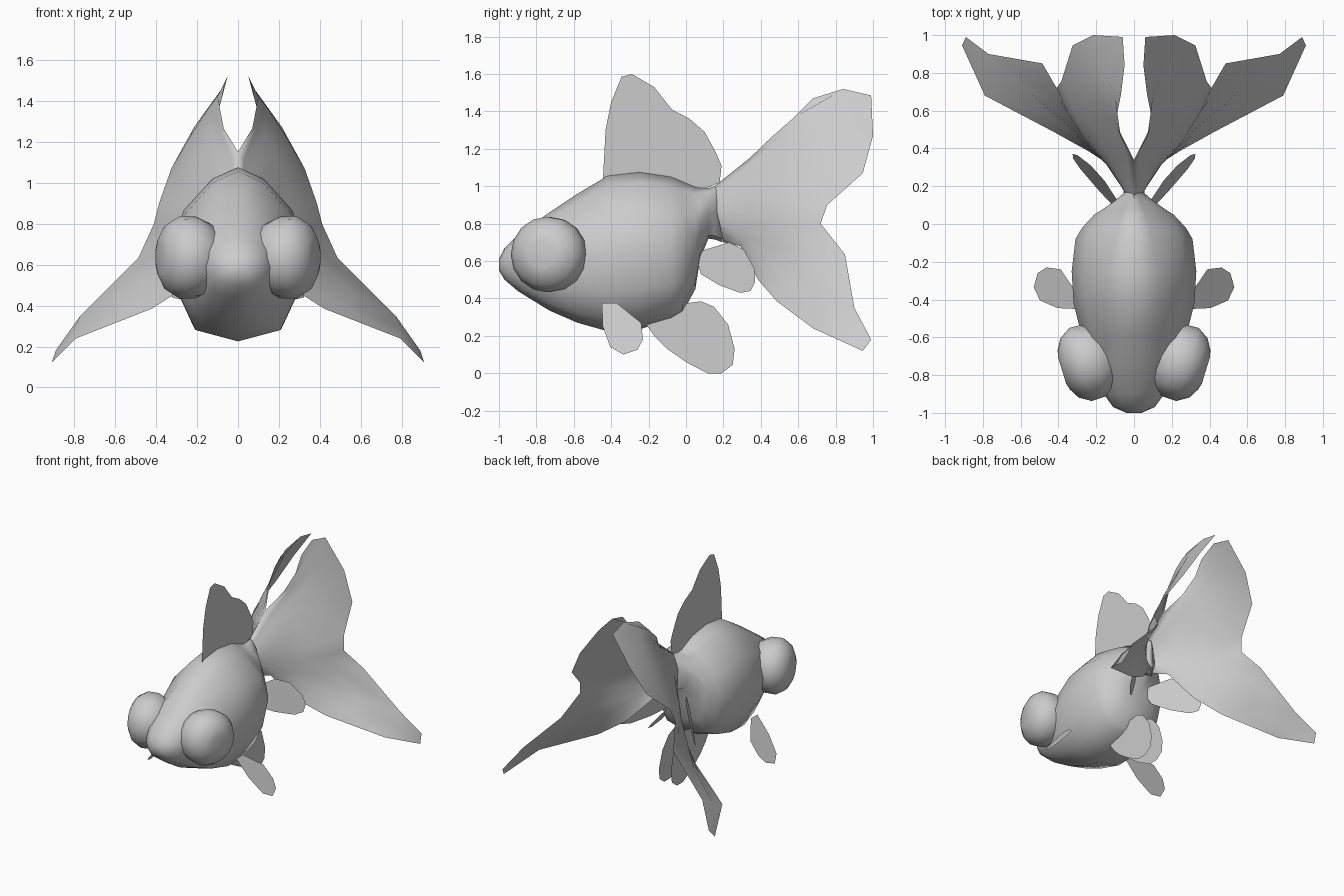
import bpy, bmesh
from math import sin, cos, pi, radians
from mathutils import Vector

if "Cube" in bpy.data.objects:
    bpy.data.objects.remove(bpy.data.objects["Cube"])


def make(name, verts, faces, mirror=False, angle=60):
    me = bpy.data.meshes.new(name)
    me.from_pydata([tuple(v) for v in verts], [], faces)
    bm = bmesh.new()
    bm.from_mesh(me)
    bmesh.ops.recalc_face_normals(bm, faces=bm.faces)
    bm.to_mesh(me)
    bm.free()
    ob = bpy.data.objects.new(name, me)
    bpy.context.collection.objects.link(ob)
    if mirror:
        m = ob.modifiers.new("Mirror", 'MIRROR')
        m.use_axis[0] = True
        m.merge_threshold = 0.001
    bpy.ops.object.select_all(action='DESELECT')
    ob.select_set(True)
    bpy.context.view_layer.objects.active = ob
    bpy.ops.object.shade_smooth_by_angle(angle=radians(angle))
    return ob


def skin(rings, closed=True, caps=True):
    """Join equal-length rings of points with quads."""
    n = len(rings[0])
    verts = [p for r in rings for p in r]
    faces = []
    for i in range(len(rings) - 1):
        for j in range(n if closed else n - 1):
            k = (j + 1) % n
            faces.append((i*n + j, i*n + k, (i+1)*n + k, (i+1)*n + j))
    if caps:
        faces += [tuple(range(n)), tuple(range(len(verts) - n, len(verts)))]
    return verts, faces


def flat_fin(name, outline, x_of, mirror=True):
    """Thin fin from a side-view (y, z) outline; x follows from y and z."""
    return make(name, [(x_of(y, z), y, z) for y, z in outline],
                [tuple(range(len(outline)))], mirror)


# Body: y, bottom, top, half width
sections = [(-1.0, .55, .61, .04), (-.97, .50, .67, .11), (-.90, .44, .74, .16),
            (-.73, .335, .86, .225), (-.58, .27, .96, .28), (-.42, .225, 1.055, .32),
            (-.25, .235, 1.075, .33), (-.08, .285, 1.05, .31), (-.02, .32, 1.025, .275),
            (.05, .45, .995, .21), (.075, .61, .99, .17), (.12, .72, .99, .105),
            (.155, .715, 1.0, .065), (.195, .70, .97, .015)]
rings = []
for y, lo, hi, w in sections:
    ring = []
    for k in range(12):
        a = 2 * pi * k / 12
        x = w * sin(a)
        if k in (5, 7):                      # flattened belly
            x *= 1.3
        if y > -.7 and k in (1, 11):         # ridged back
            x *= .76 if y < -.1 else .62
        if y > -.7 and k in (2, 10):
            x *= .93
        ring.append((x, y, (lo + hi) / 2 + (hi - lo) / 2 * cos(a)))
    rings.append(ring)
make("body", *skin(rings))

# Bulging eyes, turned slightly forward, with a flat pupil facet
centre = Vector((.255, -.735, .635))
tilt = radians(-17)
axis = Vector((cos(tilt), sin(tilt), 0))
side = Vector((-sin(tilt), cos(tilt), 0))
up = Vector((0, 0, 1))


def eye_ring(t, r):
    return [centre + axis*t + side*(r*cos(2*pi*k/16)) + up*(r*sin(2*pi*k/16))
            for k in range(16)]


profile = [(-.16, .10), (-.125, .165), (-.05, .20), (.03, .202), (.09, .165),
           (.122, .11), (.132, .076)]
make("eyes", *skin([eye_ring(t, r) for t, r in profile]), mirror=True)

# Twin tail: rows running from the upper edge down to the lower edge
inner = [(0, .34, 1.15), (.03, .34, 1.11), (.07, .34, 1.07), (.11, .34, 1.01),
         (.14, .34, .94), (.15, .33, .85), (.15, .32, .78), (.14, .31, .72),
         (.12, .30, .70), (.10, .295, .69), (.08, .29, .68)]
middle = [(.07, .46, 1.265), (.09, .52, 1.27), (.13, .56, 1.23), (.19, .57, 1.13),
          (.24, .54, .99), (.26, .48, .88), (.27, .46, .79), (.29, .47, .68),
          (.33, .49, .57), (.29, .43, .52), (.24, .385, .50)]
far = [(.09, .58, 1.37), (.10, .67, 1.42), (.14, .77, 1.37), (.23, .80, 1.23),
       (.30, .76, 1.05), (.33, .62, .89), (.35, .59, .79), (.40, .66, .66),
       (.57, .71, .46), (.52, .60, .395), (.42, .485, .385)]
outer = [(.07, .68, 1.47), (.05, .84, 1.52), (.06, .99, 1.485), (.215, 1.0, 1.27),
         (.325, .945, 1.07), (.385, .755, .90), (.41, .72, .80), (.485, .85, .635),
         (.77, .90, .35), (.80, .80, .285), (.79, .68, .24)]
root = [(.05 * sin(pi * i / 10), .14 + .006 * i, .99 - .029 * i) for i in range(11)]
verts, faces = skin([root, inner, middle, far, outer], closed=False, caps=False)
n = len(verts)
verts += [(.89, .99, .18), (.91, .945, .12)]         # pointed lower tip
faces += [(n - 3, n - 2, n), (n - 2, n - 1, n + 1, n)]
make("tail", verts, faces, mirror=True, angle=80)

# Dorsal fin
flat_fin("dorsal_fin", [(-.445, 1.02), (-.43, 1.30), (-.40, 1.45), (-.345, 1.585),
                        (-.29, 1.60), (-.17, 1.53), (-.075, 1.41), (.02, 1.36),
                        (.10, 1.29), (.16, 1.18), (.19, 1.11), (.18, 1.02),
                        (.06, .97), (-.2, 1.0)], lambda y, z: 0, mirror=False)

# Pectoral fins
flat_fin("pectoral_fins", [(-.45, .375), (-.445, .25), (-.405, .14), (-.335, .10),
                           (-.26, .125), (-.23, .18), (-.24, .27), (-.29, .31),
                           (-.37, .375)], lambda y, z: .30 + (.375 - z) * .84)

# Pelvic fins
flat_fin("pelvic_fins", [(-.22, .27), (-.17, .20), (-.10, .13), (0, .06), (.115, 0),
                         (.19, 0), (.25, .045), (.26, .13), (.225, .26),
                         (.15, .355), (.08, .385), (-.03, .37)],
         lambda y, z: .055 - z * .03)

# Rear fins
flat_fin("anal_fins", [(.05, .63), (.08, .53), (.18, .47), (.29, .43), (.345, .44),
                       (.37, .49), (.365, .56), (.31, .66), (.23, .70), (.10, .66)],
         lambda y, z: .10 + (y - .10) * .75 + (.565 - z) * .3)
